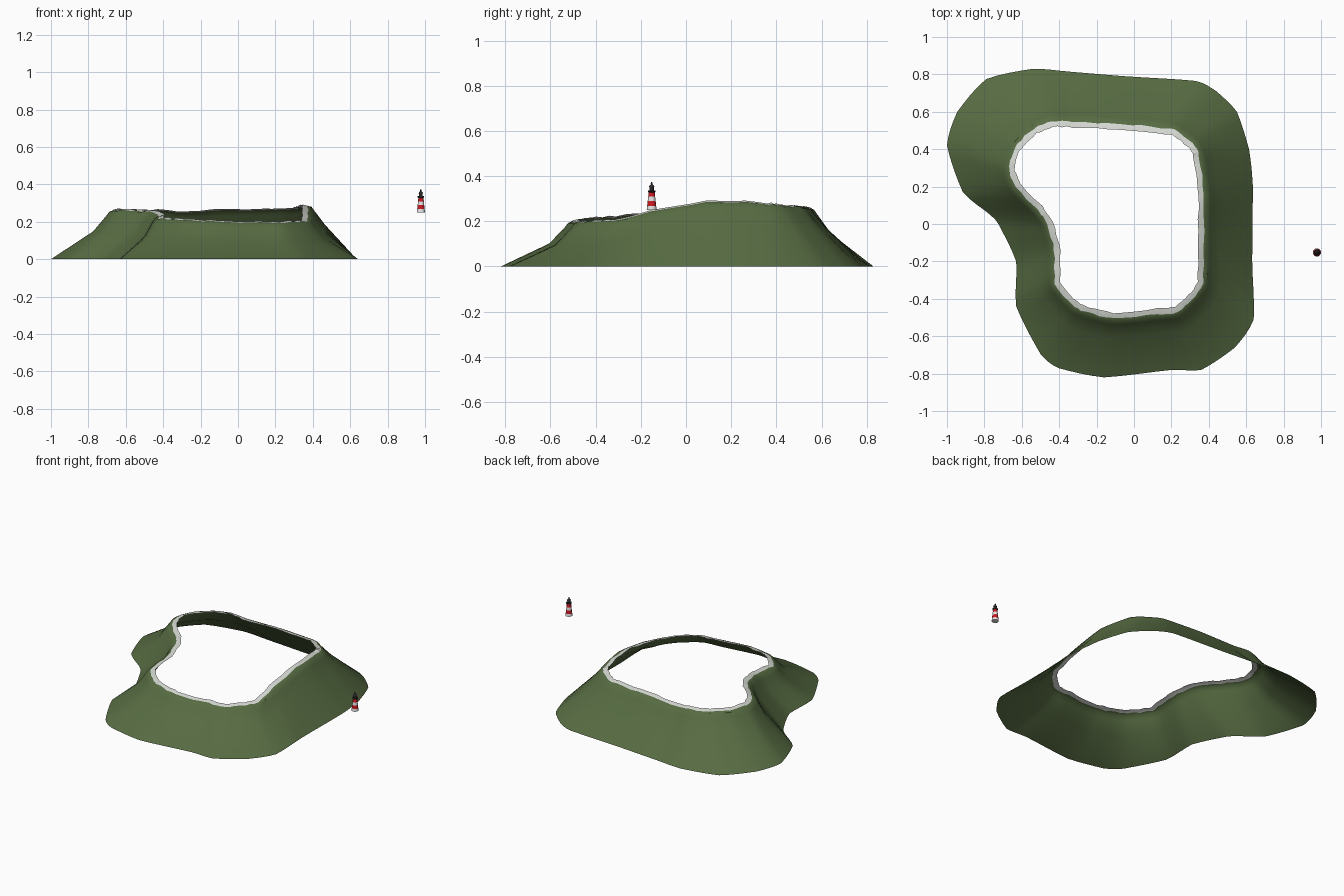
import bpy, bmesh, math, random
from mathutils import Vector

if "Cube" in bpy.data.objects:
    bpy.data.objects.remove(bpy.data.objects["Cube"])
random.seed(4)


def material(name, rgb):
    m = bpy.data.materials.new(name)
    m.diffuse_color = (*rgb, 1)
    m.use_nodes = True
    m.node_tree.nodes["Principled BSDF"].inputs["Base Color"].default_value = m.diffuse_color
    return m


GREEN = material("grass green", (0.095, 0.15, 0.055))
PALE = material("pale stone", (0.68, 0.70, 0.66))
RED = material("red paint", (0.60, 0.01, 0.015))
WHITE = material("white paint", (0.80, 0.80, 0.80))
DARK = material("dark metal", (0.025, 0.02, 0.022))


def finish(name, bm, mats, angle):
    me = bpy.data.meshes.new(name)
    bm.to_mesh(me)
    bm.free()
    for m in mats:
        me.materials.append(m)
    ob = bpy.data.objects.new(name, me)
    bpy.context.collection.objects.link(ob)
    bpy.ops.object.select_all(action='DESELECT')
    ob.select_set(True)
    bpy.context.view_layer.objects.active = ob
    bpy.ops.object.shade_smooth_by_angle(angle=math.radians(angle))
    return ob


# Stations round the island, counter-clockwise: foot x, y / inner rim x, y / rim height
STATIONS = [
    (.635, .21, .345, .15, .290), (.615, .40, .318, .36, .278),
    (.55, .60, .29, .41, .272), (.44, .71, .205, .475, .266),
    (.33, .765, .14, .485, .265), (-.05, .79, -.07, .505, .262),
    (-.35, .815, -.33, .518, .252), (-.54, .83, -.43, .52, .260),
    (-.79, .775, -.52, .485, .264), (-.945, .60, -.60, .41, .265),
    (-1.0, .42, -.64, .31, .264), (-.915, .17, -.61, .215, .262),
    (-.77, .05, -.49, .095, .258), (-.725, 0, -.435, .01, .252),
    (-.63, -.20, -.396, -.14, .235), (-.63, -.44, -.394, -.31, .220),
    (-.50, -.695, -.30, -.42, .212), (-.405, -.77, -.24, -.445, .208),
    (-.16, -.82, -.11, -.475, .202), (.20, -.78, .12, -.453, .198),
    (.36, -.78, .22, -.445, .196), (.54, -.66, .29, -.38, .200),
    (.64, -.51, .34, -.31, .206), (.632, -.20, .342, -.10, .258),
]


def smooth_loop(pts, steps):
    """Closed centripetal-style curve through the stations."""
    out, n = [], len(pts)
    for i in range(n):
        p = [pts[(i + k) % n] for k in (-1, 0, 1, 2)]
        for s in range(steps):
            t = s / steps
            row = []
            for a, b, c, d in zip(*p):
                sp = .5 * (2 * b + (c - a) * t + (2 * a - 5 * b + 4 * c - d) * t * t
                           + (3 * b - a - 3 * c + d) * t ** 3)
                row.append(.5 * sp + .5 * (b + (c - b) * t))
            out.append(row)
    return out


# Island ring: foot, concave slope, shoulder, grass lip, stone edge
ring = smooth_loop(STATIONS, 4)
n = len(ring)
bm = bmesh.new()
rows = []
for i, (ox, oy, ix, iy, z) in enumerate(ring):
    a, b = ring[i - 3], ring[(i + 3) % n]
    out = Vector((b[3] - a[3], a[2] - b[2], 0)).normalized()
    foot, rim = Vector((ox, oy, 0)), Vector((ix, iy, 0))
    shoulder = rim + out * .064
    zs = z - .032
    dip = .028 if (ix < -.3 or iy < -.25) else .010
    mid = shoulder.lerp(foot, .24)
    jag = [random.uniform(-.004, .004) for _ in range(3)]
    lip = rim + out * (.030 + jag[0])
    rows.append([bm.verts.new(v) for v in (
        foot,
        mid + Vector((0, 0, zs * .76 - dip)),
        shoulder + Vector((0, 0, zs)),
        rim + out * .048 + Vector((0, 0, z - .010)),
        lip + Vector((0, 0, z - .002 + jag[1])),
        rim + out * jag[2] + Vector((0, 0, z + .004 + jag[1])))])
for i in range(n):
    p, q = rows[i], rows[(i + 1) % n]
    for k in range(5):
        f = bm.faces.new((p[k], q[k], q[k + 1], p[k + 1]))
        f.material_index = 1 if k == 4 else 0
finish("island_slope", bm, [GREEN, PALE], 35)


# Lighthouse parts: each is a turned profile of (radius, height), coloured per band
CX, CY = .978, -.152


def turned(name, profile, bands, mats, sides=16):
    bm = bmesh.new()
    rings = [[bm.verts.new((CX + r * math.cos(2 * math.pi * k / sides),
                            CY + r * math.sin(2 * math.pi * k / sides), z))
              for k in range(sides)] for r, z in profile]
    for j, band in enumerate(bands):
        for k in range(sides):
            m = (k + 1) % sides
            f = bm.faces.new((rings[j][k], rings[j][m], rings[j + 1][m], rings[j + 1][k]))
            f.material_index = band
    bm.faces.new(rings[0][::-1]).material_index = bands[0]
    bm.faces.new(rings[-1]).material_index = bands[-1]
    return finish(name, bm, mats, 30)


turned("lighthouse_tower",
       [(.022, .250), (.020, .267), (.0175, .290), (.0155, .309), (.0135, .329)],
       [0, 1, 0, 1], [WHITE, RED])
turned("gallery_deck", [(.013, .327), (.017, .331), (.017, .337), (.010, .337)],
       [0, 0, 0], [DARK])
turned("lantern_room", [(.0095, .337), (.0095, .351)], [0], [DARK])
turned("lantern_roof", [(.0125, .351), (.010, .357), (.004, .363), (.004, .367),
                        (.0045, .370), (.001, .374)], [0, 0, 0, 0, 0], [DARK])
